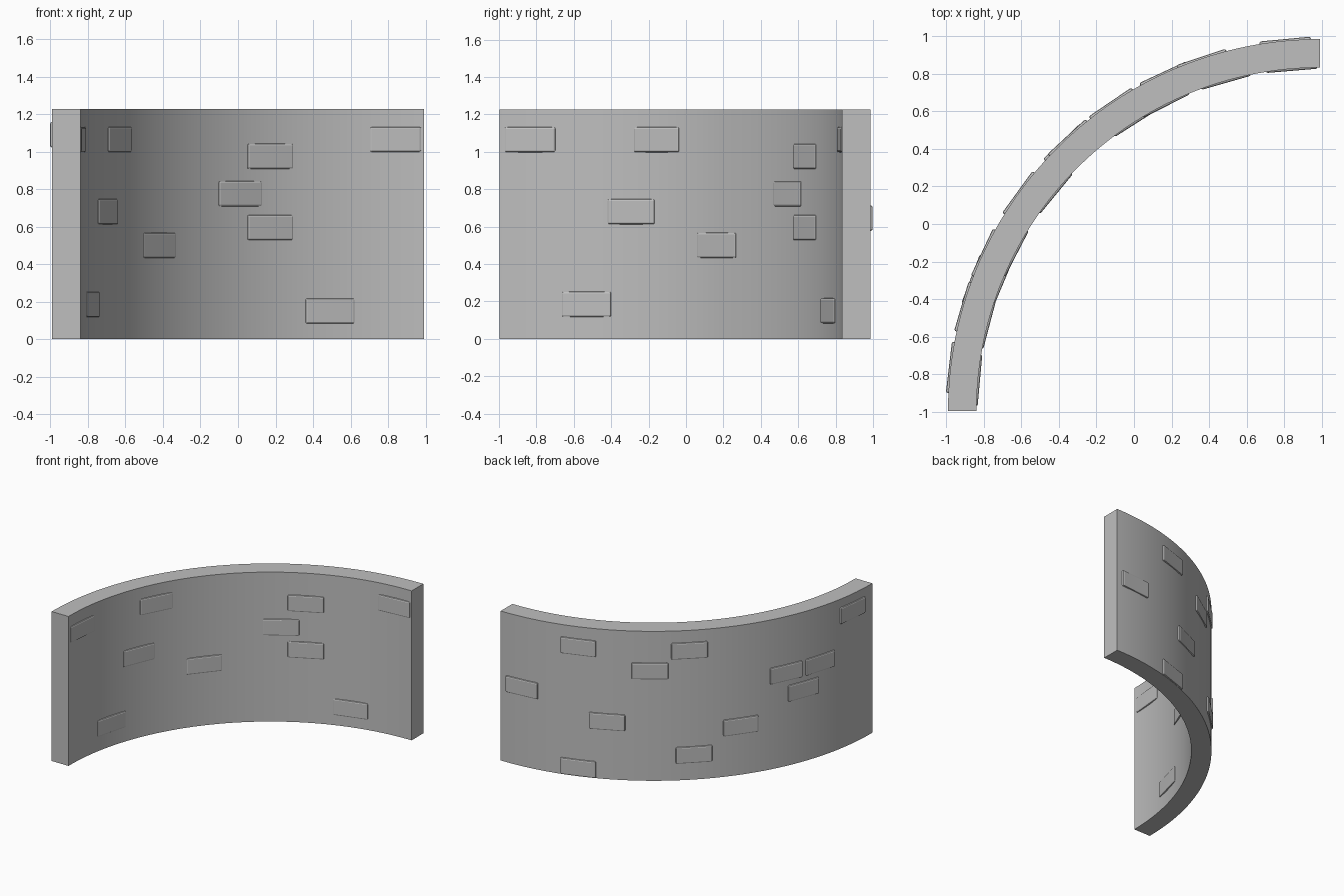
import bpy
import bmesh
from math import sin, cos, pi, radians
from mathutils import Matrix, Vector

cube = bpy.data.objects.get("Cube")
if cube:
    bpy.data.objects.remove(cube, do_unlink=True)

# Stone colour
stone = bpy.data.materials.new("grey stone")
stone.use_nodes = True
GREY = (0.52, 0.52, 0.52, 1)
stone.diffuse_color = GREY
stone.node_tree.nodes["Principled BSDF"].inputs["Base Color"].default_value = GREY

CENTRE = Vector((0.992, -0.998, 0))
R_IN, R_OUT, HEIGHT = 1.832, 1.984, 1.226
BRICK = (0.03, 0.275, 0.135)  # depth, width, height


def outward(a):
    return Vector((-cos(a), sin(a), 0))


def make_object(name, bm):
    bmesh.ops.recalc_face_normals(bm, faces=bm.faces)
    mesh = bpy.data.meshes.new(name)
    bm.to_mesh(mesh)
    bm.free()
    mesh.materials.append(stone)
    obj = bpy.data.objects.new(name, mesh)
    bpy.context.collection.objects.link(obj)
    bpy.ops.object.select_all(action='DESELECT')
    obj.select_set(True)
    bpy.context.view_layer.objects.active = obj
    return obj


# Quarter-circle wall: a rectangular section swept round the centre
bm = bmesh.new()
section = [(R_IN, 0), (R_OUT, 0), (R_OUT, HEIGHT), (R_IN, HEIGHT)]
STEPS = 64
rings = []
for i in range(STEPS + 1):
    d = outward(i / STEPS * pi / 2)
    rings.append([bm.verts.new(CENTRE + d * r + Vector((0, 0, z))) for r, z in section])
for a, b in zip(rings, rings[1:]):
    for k in range(4):
        n = (k + 1) % 4
        bm.faces.new((a[k], a[n], b[n], b[k]))
bm.faces.new(rings[0])
bm.faces.new(rings[-1])
make_object("curved_wall", bm)
bpy.ops.object.shade_smooth_by_angle(angle=radians(30))


# Flat bevelled bricks, sunk into the wall so only their faces stand out
def add_brick(name, angle, z, face_radius, side):
    bm = bmesh.new()
    bmesh.ops.create_cube(bm, size=1)
    bmesh.ops.scale(bm, vec=BRICK, verts=bm.verts)
    bmesh.ops.bevel(bm, geom=bm.edges[:], offset=0.01, segments=2,
                    profile=0.5, affect='EDGES')
    obj = make_object(name, bm)
    radius = face_radius - side * BRICK[0] / 2
    place = CENTRE + outward(angle) * radius + Vector((0, 0, z))
    obj.matrix_world = Matrix.Translation(place) @ Matrix.Rotation(pi - angle, 4, 'Z')


# Angle round the wall from its right end, and height of each brick's middle
inner_bricks = [(0.09, 1.065), (0.478, 1.065), (0.396, 0.68), (0.689, 0.5),
                (0.258, 0.185), (1.004, 0.775), (1.105, 0.975), (1.105, 0.595),
                (1.488, 1.065), (1.293, 0.15)]
outer_bricks = [(1.247, 1.06), (0.974, 0.9), (0.825, 1.06), (0.44, 0.765),
                (0.285, 0.765), (0.363, 0.59), (0.118, 1.09), (1.477, 0.645),
                (1.136, 0.47), (0.627, 0.4), (0.808, 0.205), (1.247, 0.07)]

for i, (a, z) in enumerate(inner_bricks, 1):
    add_brick(f"inner_brick_{i}", a, z, R_IN - 0.011, -1)
for i, (a, z) in enumerate(outer_bricks, 1):
    add_brick(f"outer_brick_{i}", a, z, R_OUT + 0.009, 1)
